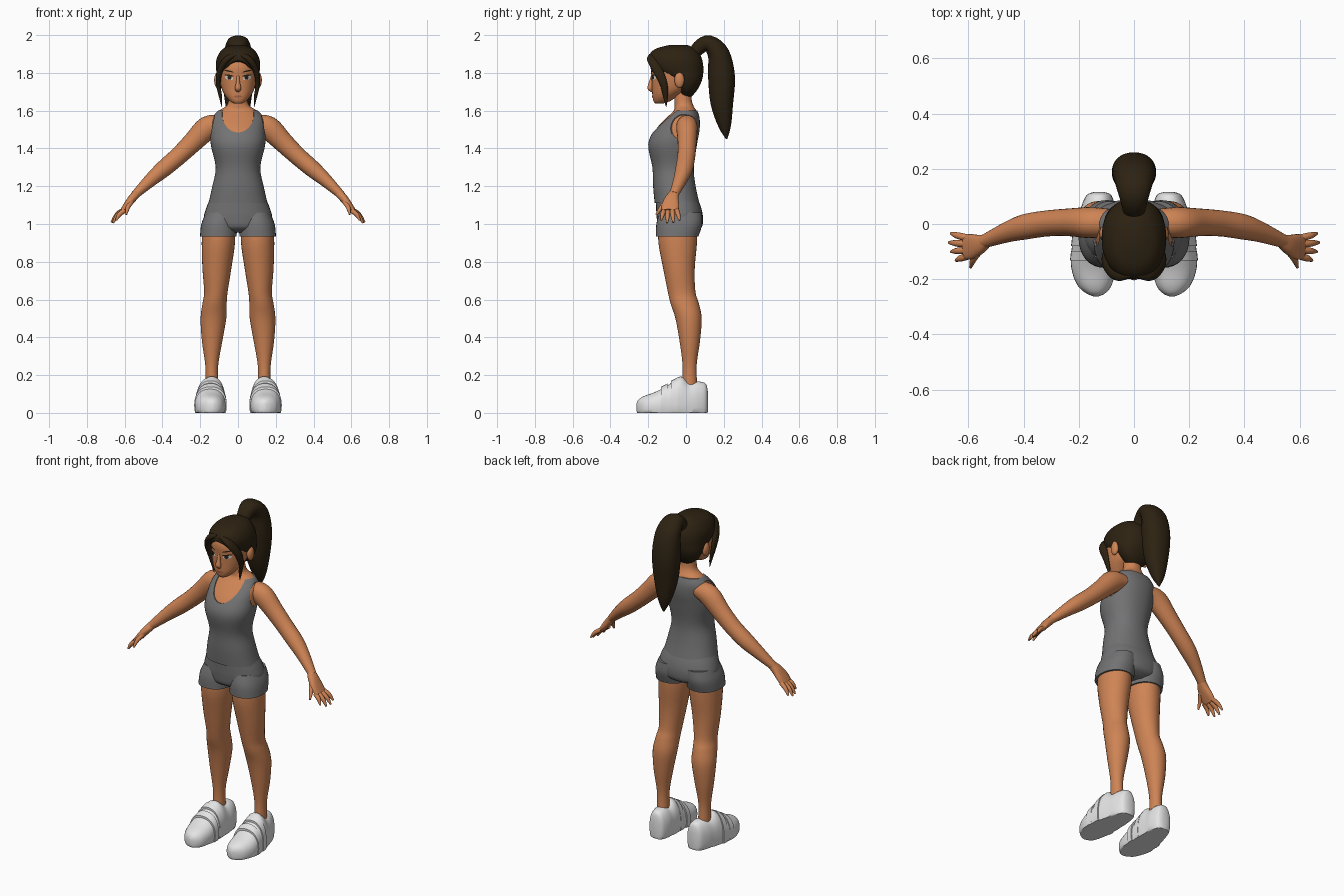
import bpy, bmesh, math
from mathutils import Vector, Matrix
from mathutils.bvhtree import BVHTree

if "Cube" in bpy.data.objects:
    bpy.data.objects.remove(bpy.data.objects["Cube"])

X, Y, Z = Vector((1, 0, 0)), Vector((0, 1, 0)), Vector((0, 0, 1))


def material(name, *rgb):
    mat = bpy.data.materials.new(name)
    mat.use_nodes = True
    mat.diffuse_color = (*rgb, 1)
    mat.node_tree.nodes["Principled BSDF"].inputs["Base Color"].default_value = (*rgb, 1)
    return mat


skin = material("tan skin", .62, .23, .09)
hair = material("dark brown hair", .026, .016, .006)
cloth = material("grey cloth", .17, .17, .175)
white = material("white shoe", .78, .78, .78)
eye_white = material("eye white", .7, .68, .65)
iris = material("dark iris", .03, .015, .01)
lip = material("lip", .42, .12, .06)


def finish(name, bm, mat):
    bmesh.ops.recalc_face_normals(bm, faces=bm.faces)
    mesh = bpy.data.meshes.new(name)
    bm.to_mesh(mesh)
    bm.free()
    mesh.materials.append(mat)
    mesh.shade_smooth()
    mesh.set_sharp_from_angle(angle=math.radians(50))
    obj = bpy.data.objects.new(name, mesh)
    bpy.context.collection.objects.link(obj)
    return obj


def spline(keys, steps):
    """Smoothly interpolate rows of numbers."""
    rows = [Vector(k) for k in keys]
    out = []
    for i in range(len(rows) - 1):
        p, q = rows[i], rows[i + 1]
        before, after = rows[max(i - 1, 0)], rows[min(i + 2, len(rows) - 1)]
        m, n = (q - before) / 2, (after - p) / 2
        for s in range(steps):
            t = s / steps
            out.append(p + m * t + (3 * (q - p) - 2 * m - n) * t * t
                       + (2 * (p - q) + m + n) * t ** 3)
    return out + [rows[-1]]


def loft(name, keys, mat, ref=X, axis=None, side=1, power=2.0, sides=32, steps=4, floor=False):
    """Tube through (x, y, z, half width along ref, other half width)."""
    bm = bmesh.new()
    rows = spline(keys, steps)
    centres = [Vector((r[0] * side, r[1], r[2])) for r in rows]
    loops = []
    for i, (row, centre) in enumerate(zip(rows, centres)):
        t = axis or (centres[min(i + 1, len(rows) - 1)] - centres[max(i - 1, 0)]).normalized()
        a = (ref - t * ref.dot(t)).normalized()
        b = t.cross(a)
        loop = []
        for k in range(sides):
            c, s = math.cos(math.tau * k / sides), math.sin(math.tau * k / sides)
            u = math.copysign(abs(c) ** (2 / power), c) * max(row[3], .001)
            v = math.copysign(abs(s) ** (2 / power), s) * max(row[4], .001)
            p = centre + a * u + b * v
            if floor:
                p.z = max(p.z, 0)
            loop.append(bm.verts.new(p))
        loops.append(loop)
    for low, high in zip(loops, loops[1:]):
        for k in range(sides):
            n = (k + 1) % sides
            bm.faces.new((low[k], low[n], high[n], high[k]))
    bm.faces.new(loops[0])
    bm.faces.new(loops[-1])
    return finish(name, bm, mat)


def rings(rows, x=0, grow=0):
    """Turn (height, half width, front, back[, x]) rows into loft keys."""
    return [(r[4] if len(r) > 4 else x, (r[2] + r[3]) / 2, r[0],
             r[1] + grow, (r[3] - r[2]) / 2 + grow) for r in rows]


def ball(name, centre, radii, mat):
    bm = bmesh.new()
    place = Matrix.Translation(centre) @ Matrix.Diagonal((*radii, 1))
    bmesh.ops.create_uvsphere(bm, u_segments=32, v_segments=20, radius=1, matrix=place)
    return finish(name, bm, mat)


def carve(obj, *cutters):
    """Cut the shapes away and discard the cutters."""
    for cutter in cutters:
        cutter.hide_render = True
        mod = obj.modifiers.new("cut", "BOOLEAN")
        mod.operation, mod.solver, mod.object = "DIFFERENCE", "EXACT", cutter
    bpy.context.view_layer.update()
    mesh = bpy.data.meshes.new_from_object(
        obj.evaluated_get(bpy.context.evaluated_depsgraph_get()))
    obj.modifiers.clear()
    obj.data = mesh
    mesh.shade_smooth()
    mesh.set_sharp_from_angle(angle=math.radians(50))
    for cutter in cutters:
        bpy.data.objects.remove(cutter)


# Torso, and the tank top as a slightly larger shell with scooped openings
trunk = [(1.11, .15, -.16, .065), (1.2, .13, -.168, .045), (1.3, .112, -.172, .035),
         (1.42, .138, -.194, .052), (1.5, .138, -.16, .066), (1.56, .132, -.105, .066),
         (1.6, .1, -.065, .054)]
neck = [(1.625, .062, -.06, .04), (1.66, .049, -.062, .03), (1.74, .047, -.06, .03)]
loft("torso", rings(trunk + neck), skin, axis=Z, power=2.2)
top = loft("tank_top", rings(trunk, grow=.006), cloth, axis=Z, power=2.2, sides=48)
carve(top, ball("neck_cutter", (0, -.12, 1.61), (.09, .178, .132), cloth),
      *[ball("arm_cutter", (s * .175, -.015, 1.525), (.062, .085, .1), cloth) for s in (1, -1)])

# Shorts
loft("shorts_hips", rings([(1.125, .152, -.16, .066), (1.08, .17, -.158, .082),
                           (1.03, .18, -.155, .09), (.98, .15, -.145, .082),
                           (.955, .07, -.1, .04)]), cloth, axis=Z, power=2.2)

# Head, nose and hair cap with an arched face opening
head = loft("head", rings([(1.637, .018, -.162, -.125), (1.65, .042, -.172, -.085),
                           (1.68, .068, -.178, -.04), (1.72, .088, -.18, .02),
                           (1.78, .1, -.183, .06), (1.84, .101, -.185, .07),
                           (1.9, .08, -.155, .045), (1.925, .03, -.1, 0)]), skin, axis=Z, power=2.2)
loft("nose", [(0, -.178, 1.785, .007, .007), (0, -.186, 1.75, .01, .011),
              (0, -.19, 1.717, .017, .014), (0, -.182, 1.7, .008, .006)], skin, axis=Z, sides=16)
cap = loft("hair_cap", rings([(1.675, .04, -.03, .03), (1.71, .082, -.045, .06),
                              (1.76, .106, -.085, .084), (1.81, .115, -.17, .092),
                              (1.86, .116, -.197, .088), (1.9, .102, -.192, .072),
                              (1.93, .076, -.155, .045), (1.947, .035, -.09, .01)]),
           hair, axis=Z, power=2.2, sides=48)
carve(cap, ball("face_cutter", (0, -.25, 1.725), (.108, .17, .147), hair))
loft("ponytail", [(0, .03, 1.88, .035, .03), (0, .07, 1.935, .045, .038),
                  (0, .12, 1.955, .06, .044), (0, .172, 1.9, .074, .058),
                  (0, .188, 1.78, .08, .071), (0, .19, 1.64, .068, .06),
                  (0, .205, 1.52, .038, .034), (0, .215, 1.45, .004, .004)], hair, power=2.2)

# Painted face details laid onto the head surface
surface = BVHTree.FromPolygons([v.co for v in head.data.vertices],
                               [p.vertices for p in head.data.polygons])


def decal(name, x, z, wide, high, mat, lift, tilt=0):
    bm = bmesh.new()
    loops = []
    for ring in (.05, .4, .7, 1):
        loop = []
        for k in range(20):
            angle = math.tau * k / 20
            u, v = math.cos(angle) * wide * ring, math.sin(angle) * high * ring
            hit = surface.ray_cast(Vector((x + u, -1, z + v + tilt * u)), Y)[0]
            loop.append(bm.verts.new(hit - Y * lift))
        if loops:
            for k in range(20):
                n = (k + 1) % 20
                bm.faces.new((loops[-1][k], loops[-1][n], loop[n], loop[k]))
        loops.append(loop)
    bm.faces.new(loops[0])
    obj = finish(name, bm, mat)
    if obj.data.polygons[0].normal.y > 0:
        obj.data.flip_normals()


decal("mouth", 0, 1.675, .022, .006, lip, .002)

for s, label in ((1, "left_"), (-1, "right_")):
    decal(label + "eye_white", s * .047, 1.774, .022, .011, eye_white, .002, s * .15)
    decal(label + "iris", s * .045, 1.775, .011, .011, iris, .004)
    decal(label + "upper_lash", s * .048, 1.787, .025, .004, hair, .005, s * .15)
    decal(label + "eyebrow", s * .05, 1.81, .027, .004, hair, .003, s * .22)
    ball(label + "ear", (s * .108, -.035, 1.762), (.018, .026, .042), skin)
    loft(label + "side_lock", [(.012, -.175, 1.895, .02, .012), (.06, -.178, 1.87, .028, .018),
                               (.096, -.148, 1.81, .026, .016), (.104, -.118, 1.74, .02, .012),
                               (.092, -.108, 1.67, .012, .008), (.086, -.105, 1.62, .001, .001)],
         hair, ref=Y, side=s, sides=16)

    # Arm, palm and fingers
    loft(label + "arm", [(.09, .005, 1.53, .05, .045), (.16, .005, 1.51, .056, .062),
                         (.237, .006, 1.435, .05, .054), (.315, .002, 1.36, .047, .048),
                         (.393, -.01, 1.293, .046, .045), (.46, -.03, 1.235, .037, .036),
                         (.545, -.064, 1.155, .024, .022)], skin, ref=Y, side=s, sides=24)
    loft(label + "palm", [(.535, -.06, 1.163, .024, .022), (.56, -.074, 1.135, .036, .022),
                          (.588, -.082, 1.1, .046, .018), (.612, -.084, 1.07, .044, .013)],
         skin, ref=Y, side=s, power=2.4, sides=20)
    fingers = (((.605, -.05, 1.075), (.663, -.034, 1.02)),
               ((.61, -.072, 1.07), (.67, -.067, 1.008)),
               ((.608, -.095, 1.068), (.662, -.1, 1.006)),
               ((.6, -.116, 1.072), (.645, -.132, 1.02)),
               ((.562, -.1, 1.12), (.592, -.157, 1.05)))
    for finger, (base, tip) in zip(("little", "ring", "middle", "index", "thumb"), fingers):
        middle = [(p + q) / 2 + lift for p, q, lift in zip(base, tip, (.005, 0, .005))]
        loft(label + finger, [(*base, .013, .013), (*middle, .012, .012),
                              (*tip, .005, .005)], skin, ref=Y, side=s, sides=12)

    # Shorts leg and bare leg
    loft(label + "shorts_leg", rings([(1.06, .08, -.14, .082, .09), (1.0, .094, -.157, .086, .1),
                                      (.935, .097, -.159, .066, .104)]),
         cloth, axis=Z, side=s, power=2.2)
    loft(label + "leg", rings([(1.0, .085, -.145, .06, .102), (.9, .088, -.146, .058, .104),
                               (.76, .076, -.12, .046, .112), (.64, .062, -.096, .05, .117),
                               (.58, .064, -.082, .068, .124), (.5, .068, -.056, .083, .13),
                               (.38, .054, -.034, .074, .137), (.25, .034, -.018, .056, .139),
                               (.14, .034, -.02, .06, .138)]), skin, axis=Z, side=s)

    # Shoe with flat sole and two straps
    loft(label + "shoe", [(.126, .116, .06, .018, .05), (.127, .104, .06, .045, .095),
                          (.13, .06, .055, .062, .112), (.135, .015, .05, .068, .115),
                          (.14, -.03, .045, .074, .148), (.146, -.09, .04, .08, .11),
                          (.147, -.16, .035, .08, .077), (.143, -.22, .03, .063, .06),
                          (.139, -.25, .03, .036, .042), (.137, -.262, .03, .01, .02)],
         white, axis=Y, side=s, power=2.3, floor=True)
    for y, wide, high in ((-.062, .08, .134), (-.115, .084, .102)):
        loft(label + "shoe_strap", [(.144, y + .017, .043, wide, high + .011),
                                    (.146, y - .017, .041, wide + .002, high - .005)],
             white, axis=Y, side=s, power=2.3, floor=True)
